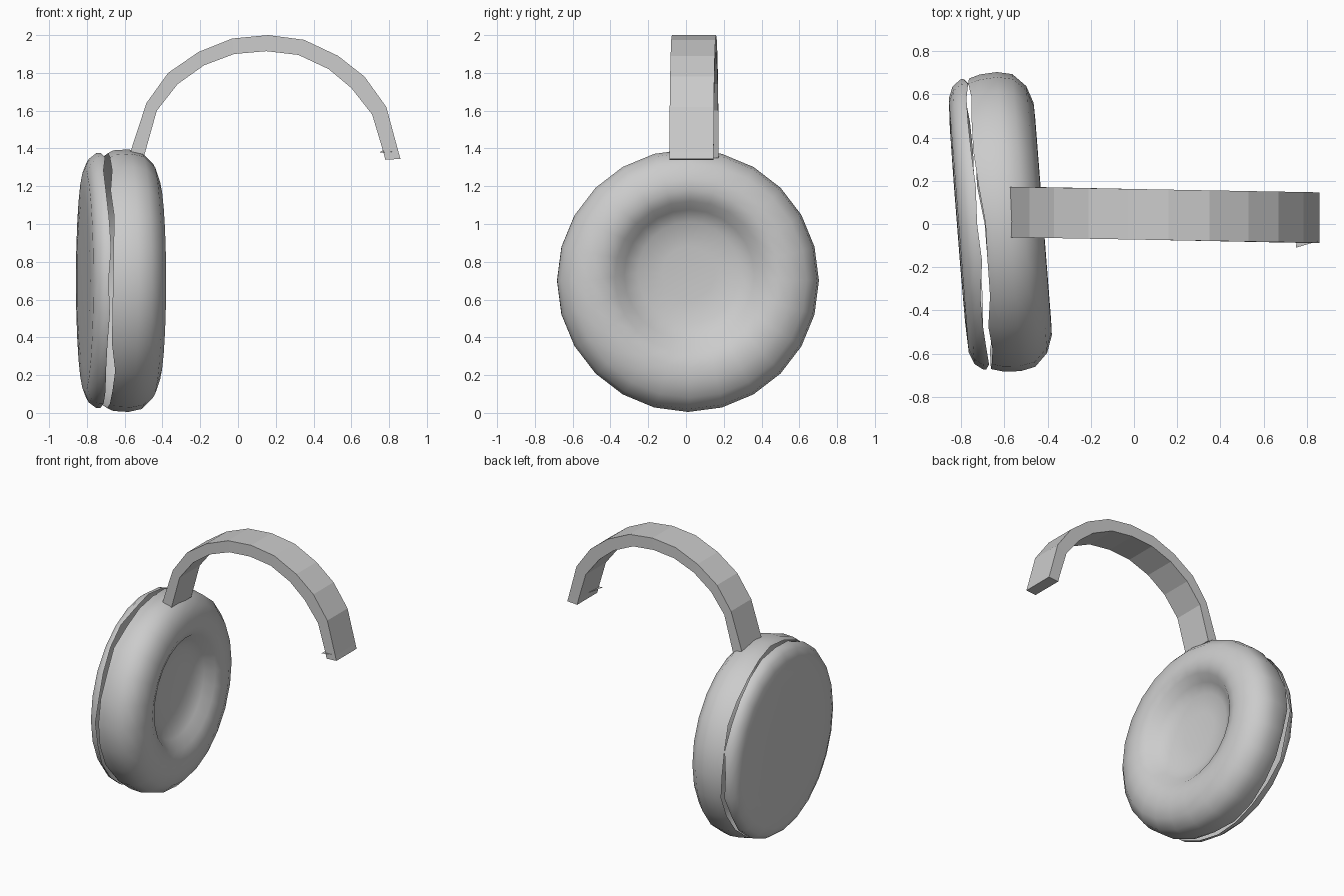
import bpy, bmesh, math, random
from mathutils import Matrix, Vector

if "Cube" in bpy.data.objects:
    bpy.data.objects.remove(bpy.data.objects["Cube"])

random.seed(4)
SEG = 24
# Ear cup frame: local x is the cup axis, slightly yawed
CUP = Matrix.Translation((-0.72, 0, 0.70)) @ Matrix.Rotation(math.radians(4.5), 4, 'Z')


def finish(bm, name, smooth=None):
    bmesh.ops.recalc_face_normals(bm, faces=bm.faces)
    me = bpy.data.meshes.new(name)
    bm.to_mesh(me)
    bm.free()
    ob = bpy.data.objects.new(name, me)
    bpy.context.collection.objects.link(ob)
    if smooth:
        bpy.ops.object.select_all(action='DESELECT')
        ob.select_set(True)
        bpy.context.view_layer.objects.active = ob
        bpy.ops.object.shade_smooth_by_angle(angle=math.radians(smooth))
    return ob


def lathe(name, profile, ragged, flip):
    """Revolve (axis, radius, lift) points; the first ring is a ragged open rim."""
    bm = bmesh.new()
    rings = []
    for i, (u, r, lift) in enumerate(profile):
        ring = []
        for k in range(SEG):
            a = 2 * math.pi * k / SEG
            du = random.uniform(0, ragged) if i == 0 else 0
            ring.append(bm.verts.new(CUP @ Vector((u + du, r * math.cos(a), r * math.sin(a) + lift))))
        rings.append(ring)
    for a, b in zip(rings, rings[1:]):
        for k in range(SEG):
            n = (k + 1) % SEG
            bm.faces.new((a[k], a[n], b[n], b[k]))
    u, r, lift = profile[-1]
    tip = bm.verts.new(CUP @ Vector((u, 0, lift)))
    for k in range(SEG):
        bm.faces.new((rings[-1][k], rings[-1][(k + 1) % SEG], tip))
    ob = finish(bm, name, 60)
    # Open surfaces: make the normals face away from the cup interior
    c = ob.data.polygons[-1].normal.x
    if (c < 0) != flip:
        ob.data.flip_normals()
    return ob


# Padded cushion with a dished middle
lathe("ear_cushion", [
    (0.0, 0.675, 0), (0.06, 0.69, 0), (0.14, 0.695, 0), (0.21, 0.68, 0),
    (0.27, 0.62, 0), (0.298, 0.54, 0), (0.30, 0.47, 0.01), (0.275, 0.40, 0.02),
    (0.22, 0.345, 0.03), (0.18, 0.27, 0.04), (0.165, 0.14, 0.04)], 0.035, False)

# Outer shell, a shallow lid
lathe("ear_shell", [
    (0.005, 0.675, 0), (-0.03, 0.675, 0), (-0.07, 0.645, 0),
    (-0.092, 0.59, 0), (-0.098, 0.45, 0), (-0.10, 0.2, 0)], -0.025, True)

# Headband: paired outer and inner arc points, swept across y
outer = [(-0.58, 1.35), (-0.485, 1.64), (-0.37, 1.80), (-0.21, 1.91), (-0.03, 1.982), (0.16, 2.0),
         (0.35, 1.975), (0.53, 1.89), (0.67, 1.78), (0.785, 1.62), (0.85, 1.38), (0.86, 1.345)]
inner = [(-0.50, 1.35), (-0.43, 1.60), (-0.32, 1.74), (-0.18, 1.84), (-0.02, 1.90), (0.15, 1.915),
         (0.32, 1.895), (0.48, 1.82), (0.60, 1.72), (0.71, 1.58), (0.77, 1.38), (0.78, 1.34)]
bm = bmesh.new()
rows = []
for (ox, oz), (ix, iz) in zip(outer, inner):
    y = 0.045 - 0.018 * ox
    h = 0.117
    rows.append([bm.verts.new(p) for p in
                 ((ox, y - h, oz), (ox, y + h, oz), (ix, y + h, iz), (ix, y - h, iz))])
for a, b in zip(rows, rows[1:]):
    for k in range(4):
        n = (k + 1) % 4
        bm.faces.new((a[k], a[n], b[n], b[k]))
bm.faces.new(rows[0])
bm.faces.new(rows[-1])
finish(bm, "headband")

# Thin stray clip at the free end of the band
bm = bmesh.new()
tri = [(0.75, -0.11, 1.378), (0.85, -0.08, 1.385), (0.765, 0.03, 1.39)]
bm.faces.new([bm.verts.new(p) for p in tri])
finish(bm, "band_clip")
